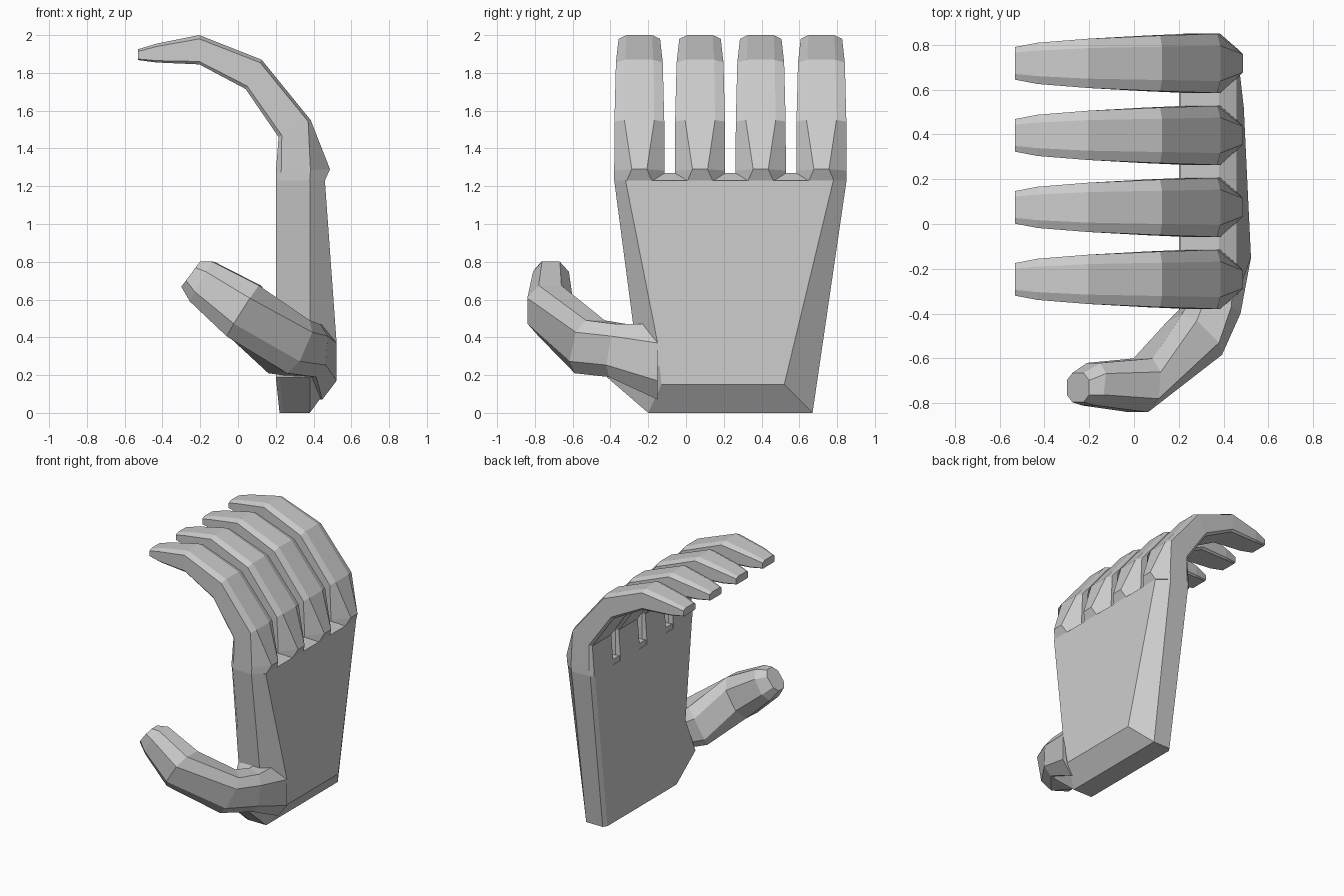
import bpy, bmesh
from mathutils import Vector

if "Cube" in bpy.data.objects:
    bpy.data.objects.remove(bpy.data.objects["Cube"])


def loft(name, rings):
    """Skin a list of equal-length point rings and cap both ends."""
    bm = bmesh.new()
    loops = [[bm.verts.new(p) for p in ring] for ring in rings]
    n = len(loops[0])
    for a, b in zip(loops, loops[1:]):
        for i in range(n):
            j = (i + 1) % n
            bm.faces.new((a[i], a[j], b[j], b[i]))
    bm.faces.new(loops[0])
    bm.faces.new(loops[-1])
    bmesh.ops.recalc_face_normals(bm, faces=bm.faces)
    mesh = bpy.data.meshes.new(name)
    bm.to_mesh(mesh)
    bm.free()
    obj = bpy.data.objects.new(name, mesh)
    bpy.context.collection.objects.link(obj)
    return obj


# Palm: front, middle and chamfered back outlines as (x, y, z)
outline = [(-.2, 0), (.67, 0), (.85, 1.23), (-.38, 1.23), (-.28, .47), (-.42, .19)]
face_x = [.22, .22, .2, .2, .2, .2]
face_dy = [0, -.03, -.03, .02, 0, .02]
face = [(x, y + d, z) for x, d, (y, z) in zip(face_x, face_dy, outline)]
front = [(x + .02, y, z) for x, (y, z) in zip(face_x, outline)]
mid_x = [.38, .38, .38, .38, .38, .38]
middle = [(x, y, z) for x, (y, z) in zip(mid_x, outline)]
back = [(.49, -.13, .15), (.49, .52, .15), (.46, .78, 1.23),
        (.46, -.32, 1.23), (.522, -.15, .37), (.505, -.14, .25)]
loft("palm", [face, front, middle, back])

# Webbing strip between the finger roots
web = [(.205, 1.2), (.205, 1.27), (.38, 1.27), (.455, 1.23), (.455, 1.2)]
loft("finger_webbing", [[(x, y, z) for x, z in web] for y in (-.25, .72)])

# Fingers: inner point, outer point, half width, ridge width, chamfer depth
FINGER = [
    ((.2, 1.23), (.46, 1.23), .133, .5, .31),
    ((.2, 1.27), (.487, 1.29), .133, .3, .36),
    ((.215, 1.46), (.385, 1.55), .132, .6, .08),
    ((.04, 1.715), (.125, 1.87), .124, .6, .1),
    ((-.205, 1.845), (-.205, 2.0), .11, .62, .13),
    ((-.43, 1.855), (-.43, 1.955), .092, .62, .15),
    ((-.53, 1.868), (-.53, 1.925), .073, .65, .2),
]


def finger_ring(cy, inner, outer, w, ridge, depth):
    i, o = Vector(inner), Vector(outer)
    half = [(o, ridge * w), (o.lerp(i, depth), w), (i.lerp(o, .1), w), (i, .87 * w)]
    pts = half + [(p, -s) for p, s in reversed(half)]
    return [(p.x, cy + s, p.y) for p, s in pts]


for k, label in enumerate(("index", "middle", "ring", "little")):
    cy = -.247 + k * .3213
    loft(label + "_finger", [finger_ring(cy, *row) for row in FINGER])

# Thumb: centre, upward half axis, outward half axis, corner size
THUMB = [
    ((.37, -.15, .27), (0, 0, .2), (.152, 0, 0), .5),
    ((.37, -.36, .33), (.01, .02, .14), (.1, -.05, 0), .55),
    ((.27, -.51, .35), (.06, .03, .14), (.09, -.09, 0), .55),
    ((.03, -.72, .54), (.085, 0, .135), (-.01, -.12, 0), .5),
    ((-.19, -.715, .695), (.06, 0, .105), (-.01, -.095, 0), .5),
    ((-.25, -.73, .735), (.05, 0, .067), (0, -.065, 0), .5),
]


def thumb_ring(c, u, v, k):
    c, u, v = Vector(c), Vector(u), Vector(v)
    corners = [(1, k), (k, 1), (-k, 1), (-1, k), (-1, -k), (-k, -1), (k, -1), (1, -k)]
    return [c + u * a + v * b for a, b in corners]


loft("thumb", [thumb_ring(*row) for row in THUMB])
